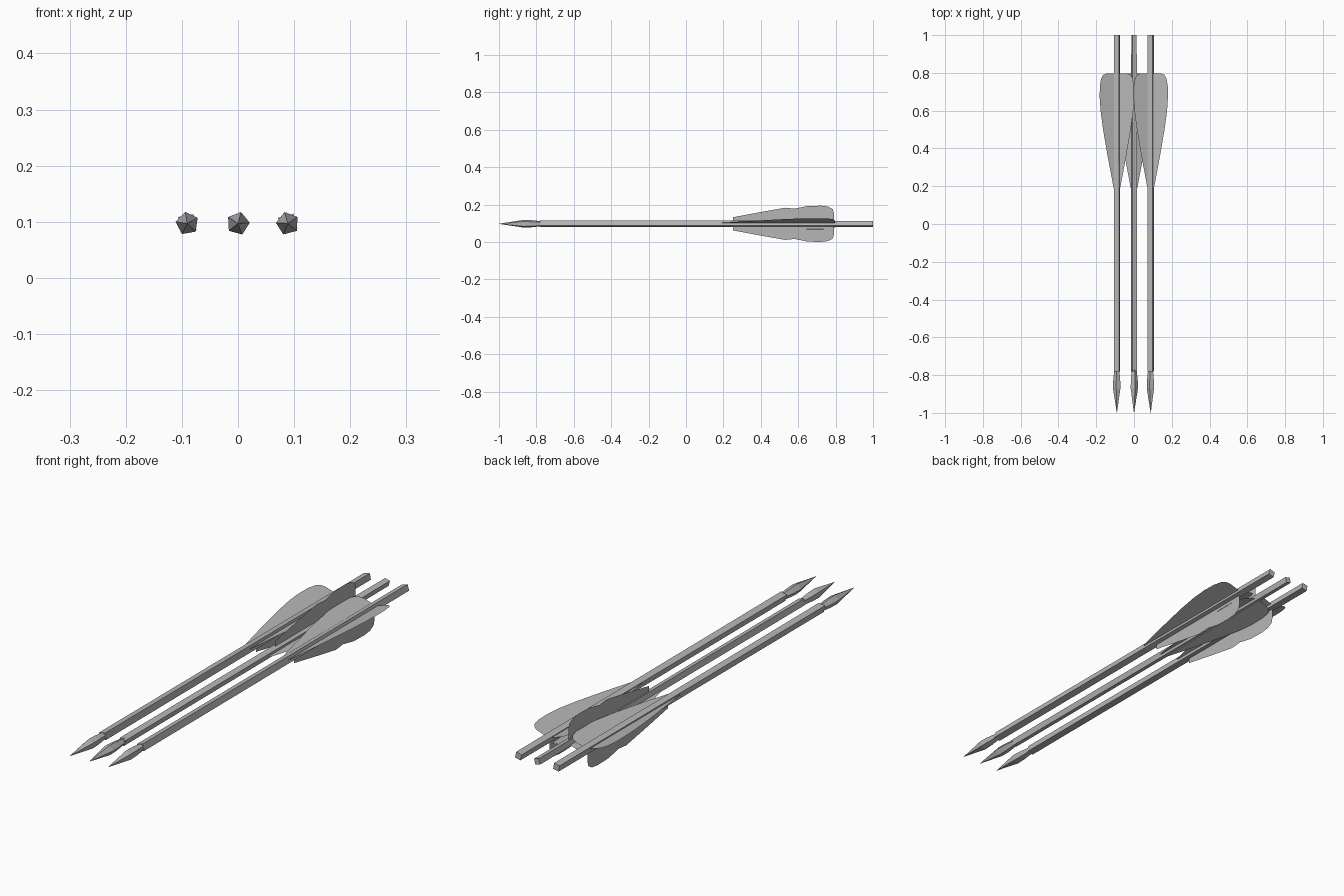
import bpy
from math import cos, sin, pi, radians
from mathutils import Vector

cube = bpy.data.objects.get("Cube")
if cube:
    bpy.data.objects.remove(cube, do_unlink=True)

grey = bpy.data.materials.new("mid_grey")
grey.use_nodes = True
colour = (0.47, 0.47, 0.47, 1)
grey.diffuse_color = colour
grey.node_tree.nodes["Principled BSDF"].inputs["Base Color"].default_value = colour

AXIS_Z = 0.097


def add_mesh(name, verts, faces, x):
    mesh = bpy.data.meshes.new(name)
    mesh.from_pydata(verts, [], faces)
    mesh.materials.append(grey)
    obj = bpy.data.objects.new(name, mesh)
    obj.location = (x, 0, AXIS_Z)
    bpy.context.collection.objects.link(obj)
    return obj


def lathe(name, stations, sides, turn, x):
    """Faceted rod along y from (y, radius) stations."""
    verts, faces = [], []
    for y, r in stations:
        for i in range(sides):
            a = turn + 2 * pi * i / sides
            verts.append((r * cos(a), y, r * sin(a)))
    for s in range(len(stations) - 1):
        for i in range(sides):
            j = (i + 1) % sides
            a, b = s * sides, (s + 1) * sides
            faces.append((a + i, a + j, b + j, b + i))
    last = (len(stations) - 1) * sides
    faces.append(tuple(reversed(range(sides))))
    faces.append(tuple(range(last, last + sides)))
    return add_mesh(name, verts, faces, x)


def vane(name, outline, angle, x):
    """Thin feather sheet reaching out from the shaft axis."""
    out = Vector((cos(angle), 0, sin(angle)))
    verts, faces = [], []
    for y, r in outline:
        verts += [(0, y, 0), out * r + Vector((0, y, 0))]
    for i in range(0, len(verts) - 2, 2):
        faces.append((i, i + 1, i + 3, i + 2))
    add_mesh(name, verts, faces, x)


# Feather outlines: (position along shaft, reach)
smooth = [(0.19, 0.018), (0.35, 0.05), (0.5, 0.077), (0.6, 0.091), (0.67, 0.096),
          (0.73, 0.095), (0.77, 0.088), (0.79, 0.076), (0.797, 0.055)]
wavy = [(0.25, 0.035), (0.4, 0.063), (0.53, 0.086), (0.58, 0.081), (0.65, 0.095),
        (0.72, 0.097), (0.76, 0.092), (0.785, 0.078), (0.79, 0.06)]

# Three arrows, the middle one turned upside down
arrows = [("right", -0.0905, 1, 10, 0.02),
          ("middle", 0, -1, -15, 0.018),
          ("left", 0.0885, 1, 15, 0.02)]
for side, x, up, tilt, radius in arrows:
    turn = radians(tilt)
    lathe(side + "_shaft", [(-0.78, radius), (1, radius * 0.93)], 4, turn + pi / 4, x)
    lathe(side + "_arrowhead", [(-1, 0.0005), (-0.87, 0.021), (-0.83, 0.02), (-0.77, 0.014)],
          5, turn + pi / 2, x)
    for label, degrees, outline in (("outer_vane", 18, smooth),
                                    ("inner_vane", 162, smooth),
                                    ("upright_vane", 270, wavy)):
        vane(side + "_" + label, outline, up * radians(degrees), x)
